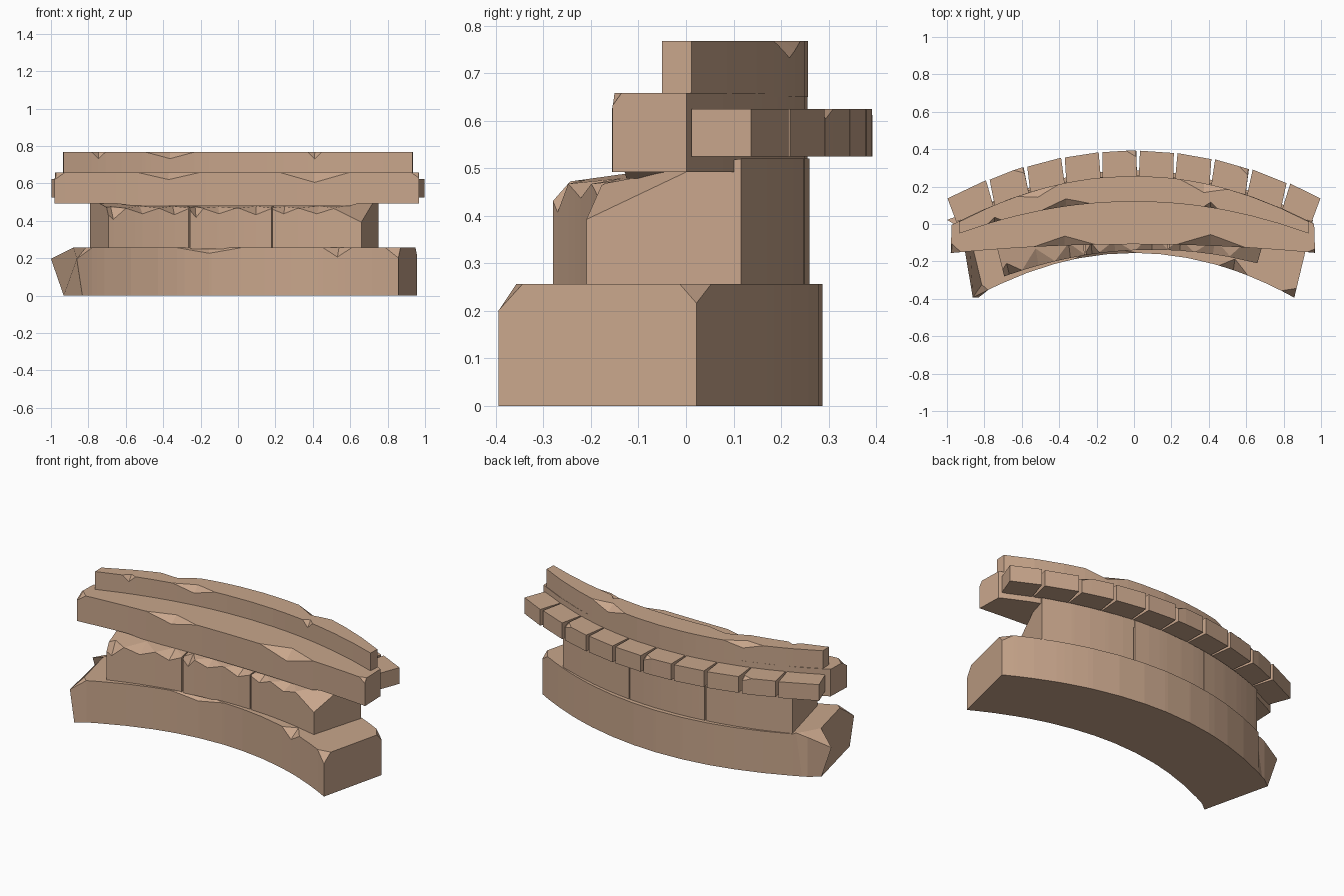
import bpy, bmesh

if "Cube" in bpy.data.objects:
    bpy.data.objects.remove(bpy.data.objects["Cube"])

stone = bpy.data.materials.new("tan_stone")
stone.diffuse_color = (0.58, 0.38, 0.26, 1)
stone.use_nodes = True
stone.node_tree.nodes["Principled BSDF"].inputs["Base Color"].default_value = stone.diffuse_color


def arc_point(arc, t):
    """arc = (half width, y in the middle, y at the ends, skew)"""
    h, mid, end, skew = arc
    return h * t, mid + (end - mid) * t * t + skew * t


def chip_amount(chips, t):
    """Chips are V-shaped notches (t centre, half width, depth z, depth y)."""
    dz = dy = 0.0
    for c, w, cz, cy in chips:
        k = max(0.0, 1 - abs(t - c) / w)
        if k > 1e-4:
            dz, dy = max(dz, cz * k), max(dy, cy * k)
    return dz, dy


def curved_stone(name, front, back, z0, zf, zb, t0=-1, t1=1, n=12,
                 chips=(), back_chips=()):
    """Curved block lofted through six-sided sections with chipped top edges."""
    ts = {round(t0 + (t1 - t0) * i / n, 4) for i in range(n + 1)}
    for c, w, _, _ in list(chips) + list(back_chips):
        ts |= {round(t, 4) for t in (c - w, c, c + w) if t0 < t < t1}
    bm = bmesh.new()
    rings = []
    for t in sorted(ts):
        fx, fy = arc_point(front, t)
        bx, by = arc_point(back, t)
        fz, fd = chip_amount(chips, t)
        bz, bd = chip_amount(back_chips, t)
        depth = by - fy
        def across(d):
            k = d / depth
            return fx + (bx - fx) * k, fy + depth * k, zf + (zb - zf) * k
        pts = [(fx, fy, z0), (fx, fy, zf - fz), across(fd),
               across(depth - bd), (bx, by, zb - bz), (bx, by, z0)]
        rings.append([bm.verts.new(p) for p in pts])
    for a, b in zip(rings, rings[1:]):
        for i in range(6):
            j = (i + 1) % 6
            bm.faces.new((a[i], a[j], b[j], b[i]))
    bm.faces.new(rings[0])
    bm.faces.new(rings[-1][::-1])
    bmesh.ops.remove_doubles(bm, verts=bm.verts, dist=1e-4)
    bmesh.ops.recalc_face_normals(bm, faces=bm.faces)
    me = bpy.data.meshes.new(name)
    bm.to_mesh(me)
    bm.free()
    me.materials.append(stone)
    ob = bpy.data.objects.new(name, me)
    bpy.context.collection.objects.link(ob)
    return ob


# Foundation with a broken left end
base = curved_stone("foundation", (0.857, -0.155, -0.394, 0), (0.957, 0.287, 0.022, 0),
                    0, 0.256, 0.256, n=12,
                    chips=[(-0.18, 0.2, 0.03, 0.04), (0.62, 0.09, 0.05, 0.06),
                           (1, 0.08, 0.055, 0.05), (-1, 0.09, 0.06, 0.07)],
                    back_chips=[(1, 0.06, 0.04, 0.035), (-1, 0.12, 0.06, 0.07)])
for v in base.data.vertices:
    if v.co.x < -0.84 and (v.co.x < -0.94 or v.co.y < -0.3):
        if v.co.z < 0.01:
            v.co.x += 0.025
        elif v.co.z < 0.21:
            v.co.x -= 0.043 if v.co.y > -0.2 else 0.005
        else:
            v.co.x += 0.06
    elif v.co.x < -0.84 and v.co.z > 0.25:
        v.co.x += 0.04

# Three chipped wall blocks
wall_chips = [
    [(-0.98, 0.1, 0.06, 0.06), (-0.75, 0.13, 0.03, 0.09), (-0.5, 0.12, 0.035, 0.08)],
    [(-0.33, 0.06, 0.05, 0.06), (-0.15, 0.13, 0.03, 0.06), (0.14, 0.13, 0.035, 0.08)],
    [(0.36, 0.11, 0.03, 0.06), (0.62, 0.14, 0.03, 0.08), (0.97, 0.22, 0.075, 0.24)]]
for k, (a, b) in enumerate([(-1.02, -0.388), (-0.378, 0.262), (0.272, 0.97)]):
    curved_stone(f"wall_block_{k + 1}", (0.68, -0.14, -0.245, 0.03),
                 (0.775, 0.26, 0.107, 0), 0.25, 0.467, 0.52, a, b, 3, wall_chips[k])

# Overhanging cornice, sagging slightly in the middle
cornice = curved_stone("cornice", (0.975, -0.108, -0.155, 0), (0.97, 0.256, -0.003, 0),
                       0.492, 0.658, 0.658, -1.005, 0.993, 12,
                       chips=[(-0.38, 0.17, 0.038, 0.05), (0.42, 0.19, 0.053, 0.06),
                              (-1, 0.05, 0.035, 0.05), (0.99, 0.04, 0.028, 0.02)])
for v in cornice.data.vertices:
    if v.co.z < 0.5 and abs(v.co.x) < 0.6:
        v.co.z -= 0.014

# Thin coping course on top
curved_stone("coping", (0.932, 0.12, -0.05, 0), (0.935, 0.257, 0.012, 0),
             0.65, 0.767, 0.767, n=12,
             chips=[(-0.8, 0.04, 0.035, 0.025), (-0.39, 0.14, 0.035, 0.04),
                    (0.44, 0.04, 0.037, 0.03)],
             back_chips=[(-0.55, 0.12, 0.03, 0.04), (0.4, 0.14, 0.035, 0.05)])

# Row of small blocks along the back
seams = [-1.0] + [-0.784 + 0.2015 * i for i in range(9)] + [1.0]
for k, (a, b) in enumerate(zip(seams, seams[1:])):
    corner = [(b - 0.007, 0.05, 0.02, 0.03)] if k % 3 == 1 else []
    ob = curved_stone(f"back_block_{k + 1}", (0.95, 0.2, 0.012, 0),
                      (0.997, 0.392, 0.137, 0), 0.525, 0.624, 0.624,
                      a + (0.003 if k else 0), b - (0.003 if k < 9 else 0), 1,
                      back_chips=corner)
    # narrow the outer face so the joints open outwards
    mid = 0.997 * (a + b) / 2
    lim = [0.392 - 0.255 * t * t - 0.06 for t in (a, b)]
    for v in ob.data.vertices:
        if v.co.y > lim[0 if v.co.x < mid else 1] and abs(v.co.x) < 0.95:
            v.co.x += 0.007 if v.co.x < mid else -0.007
